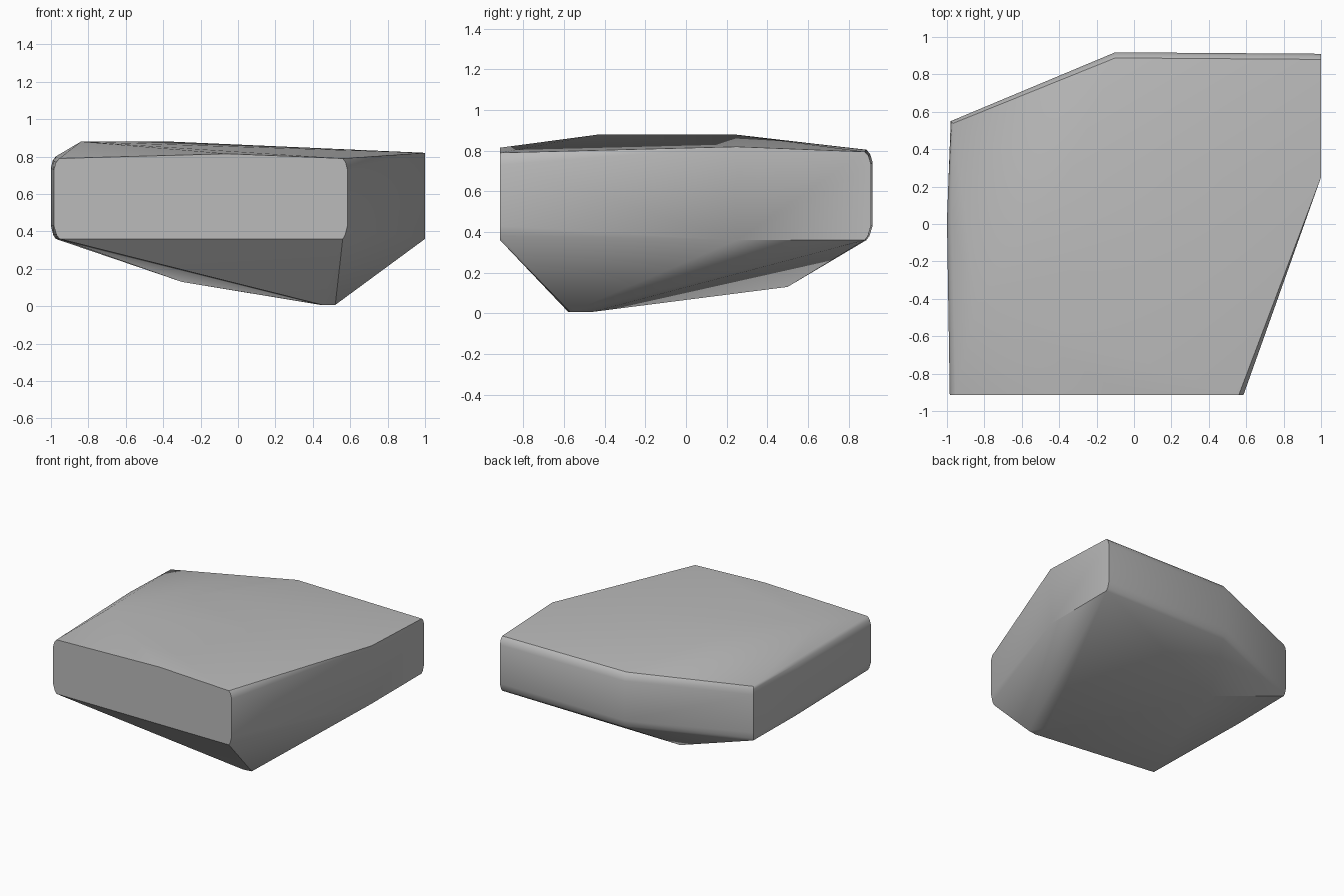
import bpy
import bmesh
import math

cube = bpy.data.objects.get("Cube")
if cube:
    bpy.data.objects.remove(cube, do_unlink=True)

# Stone colour
stone = bpy.data.materials.new("grey stone")
stone.use_nodes = True
grey = (0.5, 0.5, 0.5, 1)
stone.diffuse_color = grey
stone.node_tree.nodes["Principled BSDF"].inputs["Base Color"].default_value = grey

# Outline corners: x, y, rim inset in x and y, rim height
outline = [
    (-0.985, -0.915, 0.03, 0, 0.79),
    (0.585, -0.915, -0.025, 0, 0.79),
    (1, 0.25, 0, 0, 0.82),
    (1, 0.91, 0, -0.03, 0.795),
    (-0.1, 0.918, 0, -0.03, 0.805),
    (-0.98, 0.55, 0.012, -0.012, 0.79),
    (-1, 0.02, 0.025, 0, 0.8),
]
# Peaks of the top, the front rim and the underside
peaks = [
    (-0.84, -0.43, 0.88), (-0.36, 0.24, 0.88), (-0.05, -0.915, 0.815),
    (0.44, -0.46, 0.007), (0.52, -0.57, 0.007), (0.45, -0.58, 0.007),
    (-0.3, 0.5, 0.13),
]

# Walls with rounded rims, closed by faceted top and underside
bm = bmesh.new()
for x, y, dx, dy, rim in outline:
    for height, inset in ((0.36, 1), (0.38, 0.5), (0.43, 0),
                          (rim - 0.06, 0), (rim - 0.02, 0.4), (rim, 1)):
        bm.verts.new((x + dx * inset, y + dy * inset, height))
for peak in peaks:
    bm.verts.new(peak)
hull = bmesh.ops.convex_hull(bm, input=bm.verts[:])
inside = {e for e in hull["geom_interior"] + hull["geom_unused"]
          if isinstance(e, bmesh.types.BMVert)}
bmesh.ops.delete(bm, geom=list(inside), context="VERTS")
bmesh.ops.dissolve_limit(bm, angle_limit=math.radians(0.5),
                         verts=bm.verts[:], edges=bm.edges[:])
bmesh.ops.recalc_face_normals(bm, faces=bm.faces[:])

mesh = bpy.data.meshes.new("rock_slab")
bm.to_mesh(mesh)
bm.free()
mesh.materials.append(stone)
rock = bpy.data.objects.new("rock_slab", mesh)
bpy.context.collection.objects.link(rock)

# Smooth the gentle facets, keep the hard breaks
bpy.ops.object.select_all(action="DESELECT")
rock.select_set(True)
bpy.context.view_layer.objects.active = rock
bpy.ops.object.shade_smooth_by_angle(angle=math.radians(35))
